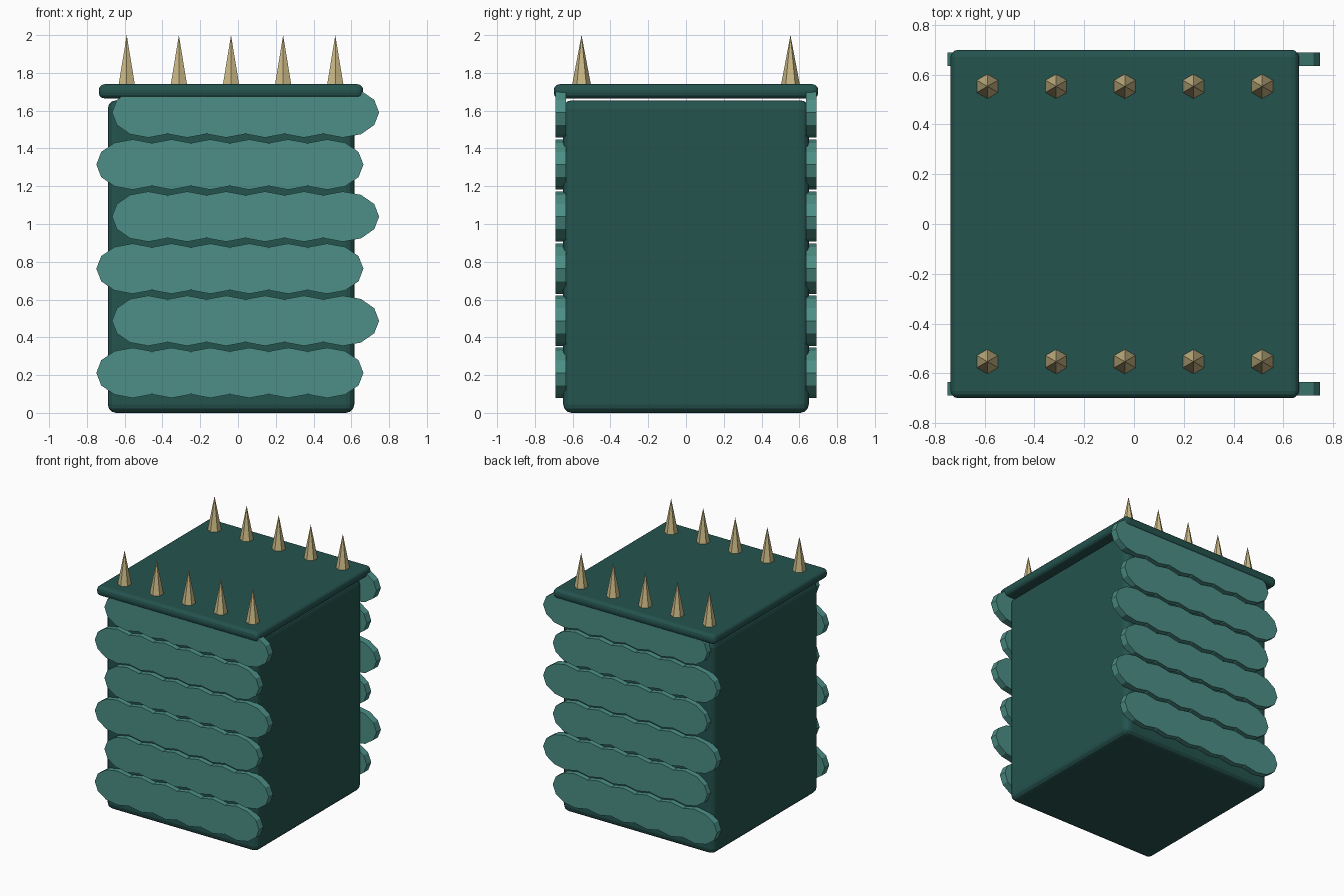
import bpy, math
from mathutils import Matrix

if "Cube" in bpy.data.objects:
    bpy.data.objects.remove(bpy.data.objects["Cube"])

CX = -0.037  # the box sits slightly left of centre, the scales reach further right


def material(name, rgb):
    m = bpy.data.materials.new(name)
    m.diffuse_color = (*rgb, 1)
    m.use_nodes = True
    m.node_tree.nodes["Principled BSDF"].inputs["Base Color"].default_value = m.diffuse_color
    return m


DARK = material("dark_teal", (0.018, 0.087, 0.077))
LIGHT = material("light_teal", (0.072, 0.275, 0.24))
BONE = material("bone", (0.60, 0.49, 0.24))


def finish(name, mat):
    ob = bpy.context.object
    ob.name = name
    ob.data.materials.append(mat)
    return ob


def rounded_box(name, size, z0, bevel):
    bpy.ops.mesh.primitive_cube_add(size=1, location=(CX, 0, z0 + size[2] / 2))
    ob = finish(name, DARK)
    ob.data.transform(Matrix.Diagonal((*size, 1)))
    mod = ob.modifiers.new("rounded_edges", "BEVEL")
    mod.width = bevel
    mod.segments = 3


# Main block and the lid slab above it
rounded_box("body", (1.305, 1.30, 1.655), 0.0, 0.045)
rounded_box("lid", (1.40, 1.40, 0.075), 1.665, 0.03)

# Rows of overlapping oval scales on front and back, every other row shifted
ROWS, PER_ROW, PITCH = 6, 6, 0.206
for side, label in ((-1, "front"), (1, "back")):
    for row in range(ROWS):
        z = 0.212 + row * 0.2757
        x0 = -0.558 + (0.083 if row % 2 else 0)
        for i in range(PER_ROW):
            bpy.ops.mesh.primitive_cylinder_add(
                vertices=12, radius=1, depth=1,
                location=(x0 + i * PITCH, side * 0.6625, z))
            ob = finish(f"{label}_scale_{row}_{i}", LIGHT)
            ob.data.transform(Matrix.Rotation(math.pi / 2, 4, "X")
                              @ Matrix.Diagonal((0.192, 0.133, 0.055, 1)))

# Two rows of six-sided spikes on the lid
for side, label in ((-1, "front"), (1, "back")):
    for i in range(5):
        bpy.ops.mesh.primitive_cone_add(
            vertices=6, radius1=0.053, radius2=0, depth=0.28,
            location=(CX + (i - 2) * 0.276, side * 0.553, 1.86))
        finish(f"{label}_spike_{i}", BONE)
